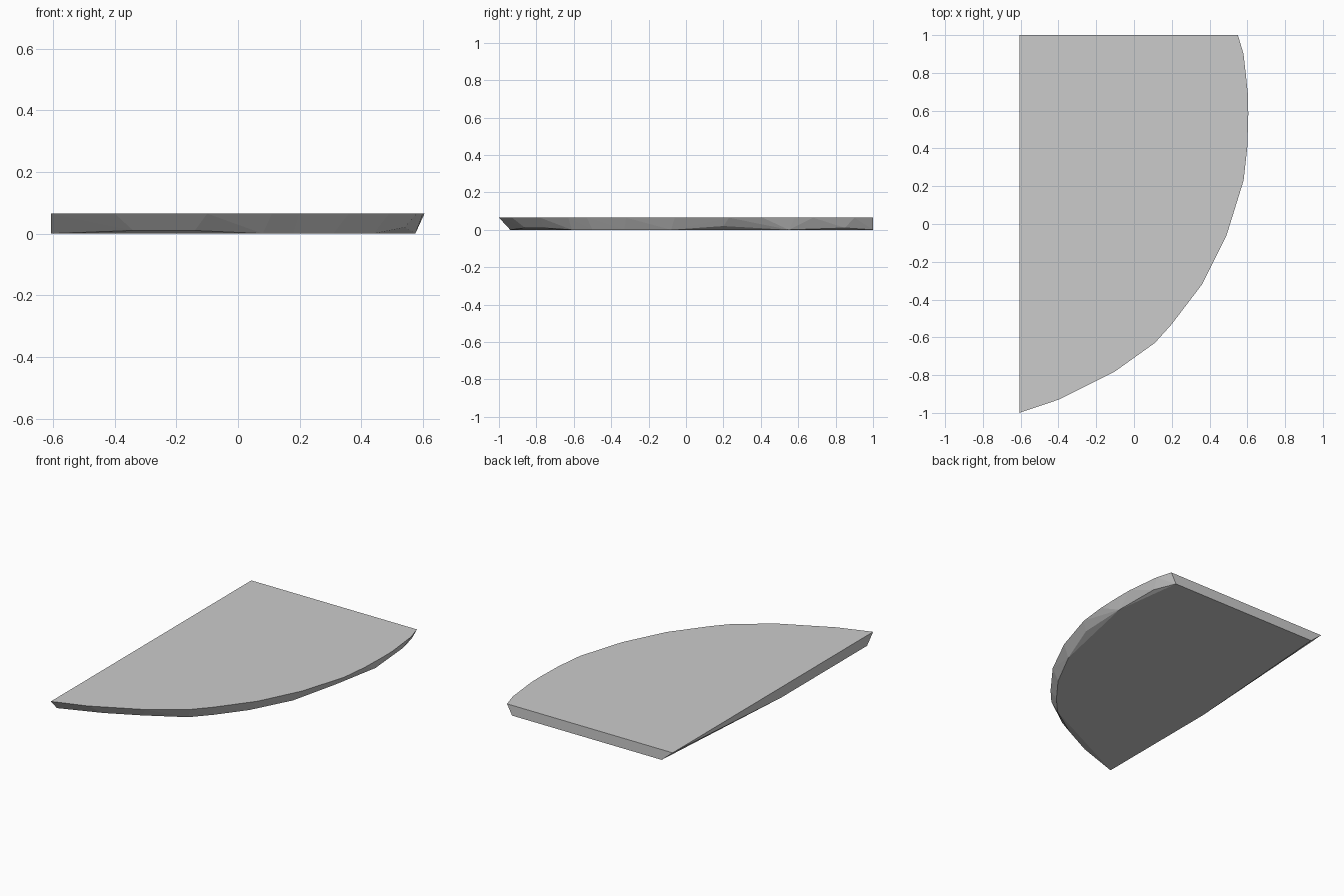
import bpy
import bmesh

if "Cube" in bpy.data.objects:
    bpy.data.objects.remove(bpy.data.objects["Cube"])

TOP_Z = 0.065

# Upper rim: straight left and back sides, faceted curve elsewhere
top_rim = [(-0.607, 1.0), (-0.607, -1.0), (-0.4, -0.93), (-0.1, -0.78),
           (0.11, -0.63), (0.2, -0.53), (0.36, -0.32), (0.49, -0.06),
           (0.58, 0.23), (0.6, 0.41), (0.605, 0.58), (0.604, 0.68),
           (0.58, 0.9), (0.55, 1.0)]

# Lower rim: pulled inwards, slightly uneven like a chipped slab
low_rim = [(-0.53, 1.0, 0), (-0.607, -0.09, 0), (-0.607, -0.94, 0),
           (-0.54, -0.92, 0.005), (-0.34, -0.86, 0.01), (-0.14, -0.76, 0.01),
           (0.08, -0.61, 0), (0.18, -0.5, 0), (0.31, -0.33, 0),
           (0.44, -0.08, 0), (0.54, 0.2, 0.02), (0.575, 0.55, 0),
           (0.56, 0.85, 0.01), (0.515, 1.0, 0)]

# Slab: convex skin over both rims gives the irregular side facets
bm = bmesh.new()
for x, y in top_rim:
    bm.verts.new((x, y, TOP_Z))
for p in low_rim:
    bm.verts.new(p)
res = bmesh.ops.convex_hull(bm, input=bm.verts[:])
loose = [v for v in bm.verts if not v.link_faces]
bmesh.ops.delete(bm, geom=loose, context='VERTS')

# Merge coplanar triangles into clean flat faces
bmesh.ops.dissolve_limit(bm, angle_limit=0.005, verts=bm.verts[:], edges=bm.edges[:])
bmesh.ops.recalc_face_normals(bm, faces=bm.faces[:])

mesh = bpy.data.meshes.new("stone_slab")
bm.to_mesh(mesh)
bm.free()
slab = bpy.data.objects.new("stone_slab", mesh)
bpy.context.collection.objects.link(slab)
